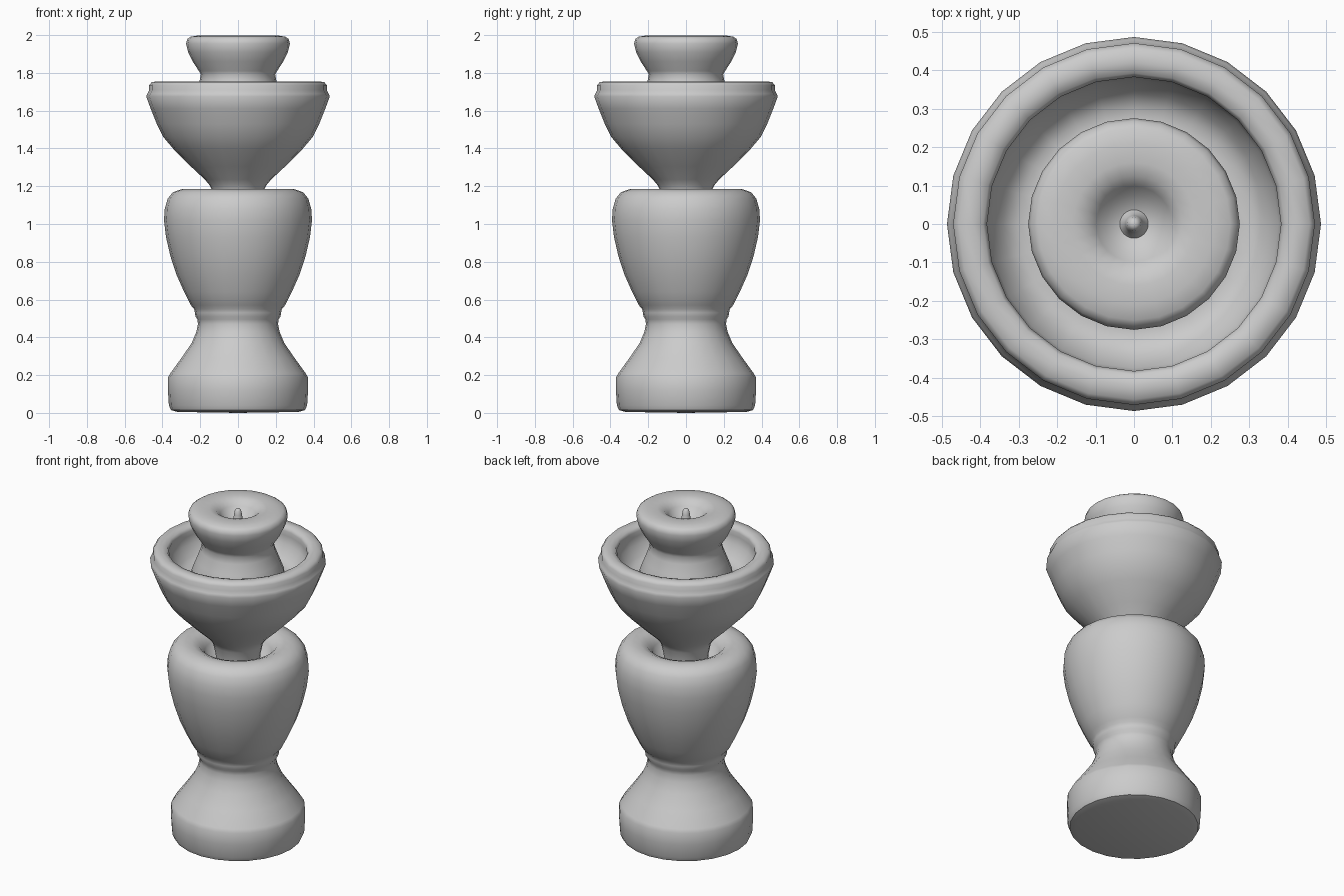
import bpy, bmesh, math

SIDES = 24
stone = bpy.data.materials.new("pale_grey_stone")
stone.diffuse_color = (0.6, 0.6, 0.6, 1)


def lathe(name, profile):
    """Revolve (radius, height) points about z; radius 0 makes a pole."""
    bm = bmesh.new()
    rings = []
    for r, z in profile:
        if r == 0:
            rings.append([bm.verts.new((0, 0, z))] * SIDES)
        else:
            rings.append([bm.verts.new((r * math.cos(2 * math.pi * i / SIDES),
                                        r * math.sin(2 * math.pi * i / SIDES), z))
                          for i in range(SIDES)])
    for a, b in zip(rings, rings[1:]):
        for i in range(SIDES):
            j = (i + 1) % SIDES
            corners = list(dict.fromkeys((a[i], a[j], b[j], b[i])))
            bm.faces.new(corners)
    mesh = bpy.data.meshes.new(name)
    bm.to_mesh(mesh)
    bm.free()
    mesh.materials.append(stone)
    ob = bpy.data.objects.new(name, mesh)
    bpy.context.collection.objects.link(ob)
    bpy.ops.object.select_all(action='DESELECT')
    ob.select_set(True)
    bpy.context.view_layer.objects.active = ob
    bpy.ops.object.shade_smooth_by_angle(angle=math.radians(50))
    return ob


# Foot, collar and hollow-topped urn
lathe("pedestal_urn", [
    (0, 0.0), (0.32, 0.005), (0.355, 0.015), (0.366, 0.04), (0.371, 0.12), (0.370, 0.19),
    (0.358, 0.21), (0.30, 0.29), (0.245, 0.37), (0.22, 0.43), (0.212, 0.47), (0.215, 0.495),
    (0.225, 0.51), (0.228, 0.53), (0.232, 0.55), (0.25, 0.57), (0.285, 0.64), (0.325, 0.73),
    (0.358, 0.83), (0.381, 0.93), (0.392, 1.02), (0.388, 1.08), (0.372, 1.135), (0.345, 1.168),
    (0.30, 1.184), (0.255, 1.184), (0.215, 1.168), (0.185, 1.13), (0.165, 1.08), (0.12, 1.06)])

# Basin on its narrow neck
lathe("basin", [
    (0.12, 1.06), (0.125, 1.12), (0.138, 1.18), (0.15, 1.205), (0.175, 1.235), (0.25, 1.305),
    (0.34, 1.395), (0.395, 1.46), (0.43, 1.53), (0.462, 1.61), (0.486, 1.675), (0.480, 1.69),
    (0.470, 1.71), (0.470, 1.735), (0.456, 1.752), (0.42, 1.755), (0.392, 1.748), (0.382, 1.73),
    (0.386, 1.70), (0.375, 1.655), (0.34, 1.60), (0.30, 1.57), (0.262, 1.575)])

# Upper cup with its dished top and small spout
lathe("top_cup", [
    (0.262, 1.575), (0.255, 1.62), (0.228, 1.69), (0.205, 1.75), (0.197, 1.79), (0.207, 1.81),
    (0.24, 1.86), (0.264, 1.91), (0.275, 1.955), (0.268, 1.98), (0.25, 1.992), (0.21, 1.998),
    (0.16, 1.999), (0.125, 1.99), (0.098, 1.965), (0.075, 1.93), (0.037, 1.915)])
lathe("spout", [
    (0.037, 1.915), (0.026, 1.93), (0.022, 1.96), (0.017, 1.985), (0.008, 1.994), (0, 1.994)])
